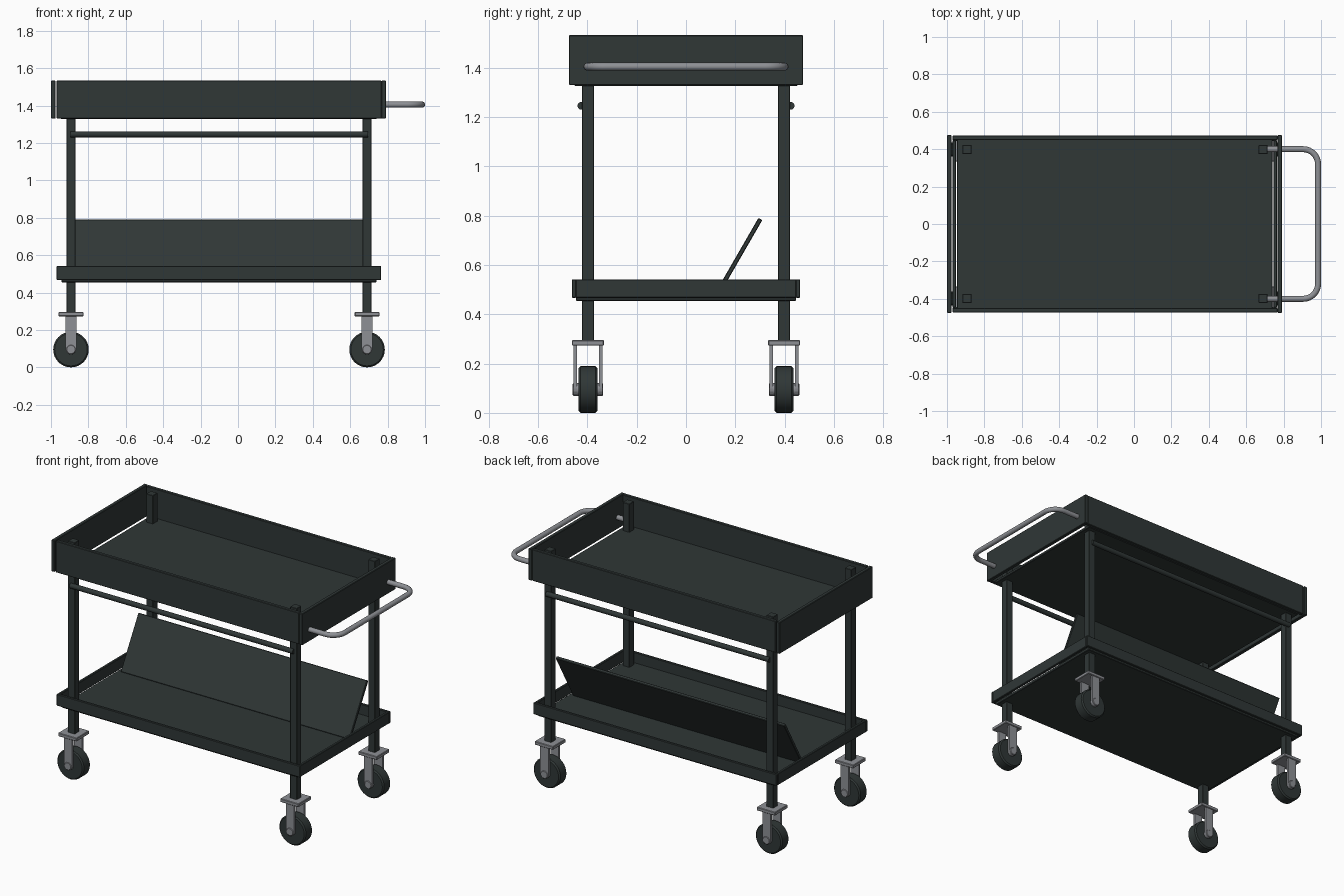
import bpy, bmesh, math
from mathutils import Vector

if "Cube" in bpy.data.objects:
    bpy.data.objects.remove(bpy.data.objects["Cube"])


def material(name, rgb):
    m = bpy.data.materials.new(name)
    m.diffuse_color = (*rgb, 1)
    m.use_nodes = True
    m.node_tree.nodes["Principled BSDF"].inputs["Base Color"].default_value = m.diffuse_color
    return m


DARK = material("dark_painted_metal", (0.029, 0.038, 0.037))
STEEL = material("grey_steel", (0.27, 0.28, 0.30))
CX = -0.10                      # centre of the cart body
POST_X, POST_Y = (-0.893, 0.69), (-0.398, 0.398)


def finish(bm, name, mat, bevel=0.0, smooth=False):
    me = bpy.data.meshes.new(name)
    bm.to_mesh(me)
    bm.free()
    me.materials.append(mat)
    ob = bpy.data.objects.new(name, me)
    bpy.context.collection.objects.link(ob)
    if bevel:
        mod = ob.modifiers.new("edge", 'BEVEL')
        mod.width, mod.segments = bevel, 1
    if smooth:
        bpy.ops.object.select_all(action='DESELECT')
        bpy.context.view_layer.objects.active = ob
        ob.select_set(True)
        bpy.ops.object.shade_smooth_by_angle(angle=math.radians(35))
    return ob


def box(name, x, y, z, mat=DARK, bevel=0.003):
    """Box from (min, max) ranges."""
    bm = bmesh.new()
    bmesh.ops.create_cube(bm, size=1)
    for v in bm.verts:
        v.co = Vector([(r[0] + r[1]) / 2 + c * (r[1] - r[0])
                       for r, c in zip((x, y, z), v.co)])
    return finish(bm, name, mat, bevel)


def around(c, half):
    return (c - half, c + half)


def cylinder(name, centre, radius, length, axis, mat, sides=24, bevel=0.0):
    bm = bmesh.new()
    bmesh.ops.create_cone(bm, cap_ends=True, segments=sides, radius1=radius,
                          radius2=radius, depth=length)
    q = Vector((0, 0, 1)).rotation_difference(Vector(axis))
    for v in bm.verts:
        v.co = q @ v.co + Vector(centre)
    return finish(bm, name, mat, bevel, True)


# Upper tray: floor, long side walls and overlapping end walls
box("upper_floor", (-0.947, 0.74), (-0.452, 0.452), (1.327, 1.345))
for s in (-1, 1):
    box("upper_side_wall", (-0.97, 0.767), sorted((s * 0.45, s * 0.473)), (1.33, 1.533))
    box("upper_end_wall", around(CX - 0.004 + s * 0.883, 0.012), (-0.475, 0.475), (1.33, 1.533))

# Lower tray: plate with a low rim
box("lower_floor", (-0.945, 0.74), (-0.447, 0.447), (0.455, 0.475))
for s in (-1, 1):
    box("lower_side_rim", (-0.97, 0.765), sorted((s * 0.445, s * 0.463)), (0.467, 0.542))
    box("lower_end_rim", around(CX - 0.003 + s * 0.858, 0.009), (-0.447, 0.447), (0.467, 0.542))

# Sloping divider plate on the lower tray
bm = bmesh.new()
low, high = Vector((0, 0.122, 0.475)), Vector((0, 0.302, 0.787))
n = Vector((1, 0, 0)).cross(high - low).normalized() * 0.009
loops = [[bm.verts.new(p + Vector((x, 0, 0))) for p in (low - n, low + n, high + n, high - n)]
         for x in (-0.917, 0.714)]
bm.faces.new(loops[0])
bm.faces.new(loops[1][::-1])
for i in range(4):
    j = (i + 1) % 4
    bm.faces.new((loops[0][i], loops[1][i], loops[1][j], loops[0][j]))
bmesh.ops.recalc_face_normals(bm, faces=bm.faces)
finish(bm, "sloping_divider", DARK, 0.003)

# Round rails along both long sides
for s in (-1, 1):
    cylinder("side_rail", (CX, s * 0.424, 1.246), 0.016, 1.59, (1, 0, 0), DARK)

# Posts and casters
for px in POST_X:
    for py in POST_Y:
        box("corner_post", around(px, 0.024), around(py, 0.024), (0.29, 1.527), bevel=0.002)
        box("caster_plate", around(px, 0.066), around(py, 0.065), (0.273, 0.295), STEEL)
        cylinder("wheel", (px, py, 0.095), 0.095, 0.076, (0, 1, 0), DARK, 32, 0.008)
        cylinder("axle", (px, py, 0.095), 0.026, 0.124, (0, 1, 0), STEEL, 20, 0.004)
        for s in (-1, 1):
            # fork arm with a rounded lower end
            bm = bmesh.new()
            outline = [(0.029, 0.275), (-0.029, 0.275)]
            outline += [(0.029 * math.cos(math.pi * (1 + k / 8)),
                         0.098 + 0.029 * math.sin(math.pi * (1 + k / 8))) for k in range(9)]
            face = bm.faces.new([bm.verts.new((px + x, py + s * 0.052 - 0.007, z))
                                 for x, z in outline])
            ext = bmesh.ops.extrude_face_region(bm, geom=[face])
            for v in ext["geom"]:
                if isinstance(v, bmesh.types.BMVert):
                    v.co.y += 0.014
            bmesh.ops.recalc_face_normals(bm, faces=bm.faces)
            finish(bm, "fork_arm", STEEL)

# Bent tube push handle
r, hx, hy, hz = 0.08, 0.984, 0.40, 1.405
path = [(0.715, -hy, hz)]
path += [(hx - r + r * math.sin(a), -hy + r - r * math.cos(a), hz)
         for a in [math.pi / 2 * k / 8 for k in range(9)]]
path += [(x, -y, z) for x, y, z in reversed(path)]
bm = bmesh.new()
rings = []
for i, p in enumerate(path):
    t = (Vector(path[min(i + 1, len(path) - 1)]) - Vector(path[max(i - 1, 0)])).normalized()
    if i in (1, len(path) - 2):
        t = Vector((1 if i == 1 else -1, 0, 0))
    elif i in (9, 10):
        t = Vector((0, 1, 0))
    side = t.cross(Vector((0, 0, 1)))
    rings.append([bm.verts.new(Vector(p) + 0.016 * (side * math.cos(a) + Vector((0, 0, math.sin(a)))))
                  for a in [2 * math.pi * k / 16 for k in range(16)]])
for a, b in zip(rings, rings[1:]):
    for k in range(16):
        bm.faces.new((a[k], a[(k + 1) % 16], b[(k + 1) % 16], b[k]))
bm.faces.new(rings[0])
bm.faces.new(rings[-1])
bmesh.ops.recalc_face_normals(bm, faces=bm.faces)
finish(bm, "push_handle", STEEL, smooth=True)
